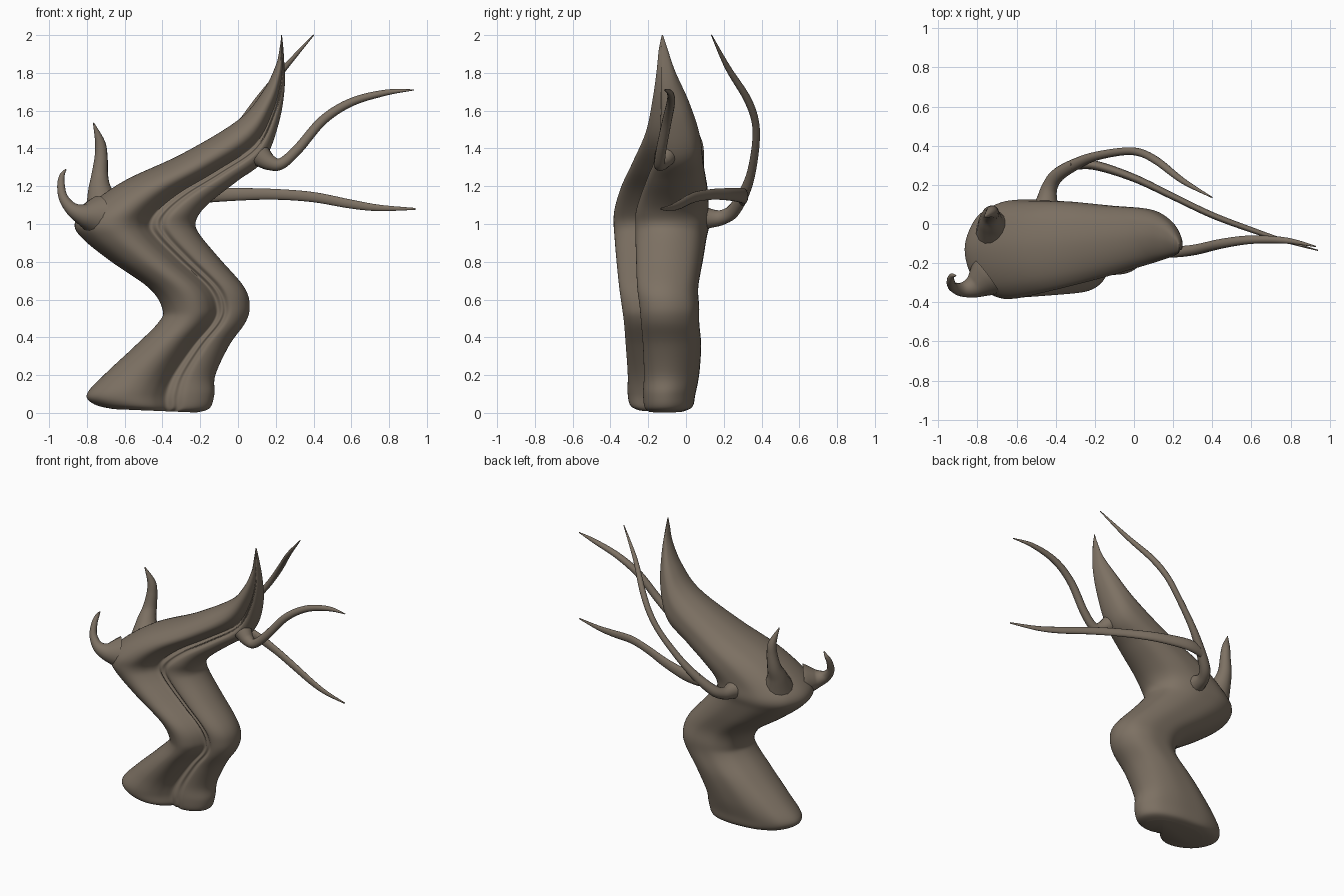
import bpy, bmesh, math
from mathutils import Vector

cube = bpy.data.objects.get("Cube")
if cube:
    bpy.data.objects.remove(cube, do_unlink=True)

bark = bpy.data.materials.new("brown bark")
bark.use_nodes = True
COLOR = (0.205, 0.165, 0.125, 1)
bark.diffuse_color = COLOR
bsdf = bark.node_tree.nodes["Principled BSDF"]
bsdf.inputs["Base Color"].default_value = COLOR
bsdf.inputs["Roughness"].default_value = 0.8


def smooth_path(rows, steps, closed=False):
    """Catmull-Rom interpolation of rows of any length."""
    n = len(rows)
    pick = (lambda i: rows[i % n]) if closed else (lambda i: rows[max(0, min(n - 1, i))])
    out = []
    for i in range(n if closed else n - 1):
        quad = [pick(i + k) for k in (-1, 0, 1, 2)]
        for s in range(steps):
            t = s / steps
            out.append([b + 0.5 * t * (c - a + t * (2 * a - 5 * b + 4 * c - d + t * (3 * (b - c) + d - a)))
                        for a, b, c, d in zip(*quad)])
    if not closed:
        out.append(list(rows[-1]))
    return out


def loft(name, rings):
    """Skin a list of equal point rings, with capped ends."""
    bm = bmesh.new()
    loops = [[bm.verts.new(p) for p in ring] for ring in rings]
    for a, b in zip(loops, loops[1:]):
        for i in range(len(a)):
            j = (i + 1) % len(a)
            bm.faces.new((a[i], a[j], b[j], b[i]))
    bm.faces.new(loops[0][::-1])
    bm.faces.new(loops[-1])
    bmesh.ops.recalc_face_normals(bm, faces=bm.faces)
    mesh = bpy.data.meshes.new(name)
    bm.to_mesh(mesh)
    bm.free()
    mesh.materials.append(bark)
    obj = bpy.data.objects.new(name, mesh)
    bpy.context.collection.objects.link(obj)
    bpy.ops.object.select_all(action='DESELECT')
    obj.select_set(True)
    bpy.context.view_layer.objects.active = obj
    bpy.ops.object.shade_smooth_by_angle(angle=math.radians(60))
    return obj


def branch(name, rows, flat=1.0, sides=14):
    """Tapered tube; each row is x, y, z, radius. flat widens it upward."""
    path = smooth_path(rows, 8)
    pts = [Vector(p[:3]) for p in path]
    rings = []
    side = Vector((0, 1, 0)) if abs((pts[1] - pts[0]).normalized().y) < 0.8 else Vector((1, 0, 0))
    for i, p in enumerate(pts):
        tangent = (pts[min(i + 1, len(pts) - 1)] - pts[max(i - 1, 0)]).normalized()
        side = (side - tangent * side.dot(tangent)).normalized()
        up = tangent.cross(side)
        r = max(path[i][3], 0.002)
        angles = [2 * math.pi * k / sides for k in range(sides)]
        rings.append([p + side * r * math.cos(a) + up * r * flat * math.sin(a) for a in angles])
    return loft(name, rings)


# Trunk cross-section: full left lobe, groove, thin fold, lower right lobe
section = smooth_path([
    (-1, 0), (-.93, .42), (-.74, .77), (-.45, .97), (-.2, .97), (0, .82), (.14, .6),
    (.25, .41), (.36, .49), (.44, .46), (.56, .54), (.76, .46), (.93, .24), (1, -.1),
    (.94, -.45), (.75, -.77), (.4, -.96), (0, -1), (-.4, -.95), (-.75, -.72), (-.93, -.38)],
    4, closed=True)

# Trunk stations: left x, left z, right x, right z, middle y, half depth
stations = smooth_path([
    (-.66, .02, -.22, .002, -.13, .12),
    (-.76, .045, -.15, .025, -.13, .165),
    (-.8, .1, -.125, .1, -.13, .18),
    (-.7, .21, -.12, .2, -.12, .19),
    (-.55, .35, -.045, .36, -.12, .2),
    (-.42, .48, .04, .48, -.13, .2),
    (-.4, .55, .062, .57, -.135, .205),
    (-.47, .66, .03, .67, -.145, .21),
    (-.67, .8, -.1, .82, -.14, .23),
    (-.82, .92, -.2, .94, -.135, .245),
    (-.865, 1, -.225, 1, -.13, .255),
    (-.8, 1.09, -.2, 1.06, -.13, .25),
    (-.6, 1.23, -.13, 1.13, -.115, .23),
    (-.3, 1.37, 0, 1.23, -.095, .19),
    (0, 1.55, .14, 1.34, -.07, .145),
    (.13, 1.7, .215, 1.53, -.08, .1),
    (.2, 1.84, .247, 1.72, -.105, .052),
    (.222, 1.94, .243, 1.89, -.12, .024),
    (.229, 2, .233, 2, -.125, .003)], 6)

trunk_rings = []
for lx, lz, rx, rz, yc, hy in stations:
    trunk_rings.append([((lx + rx) / 2 + u * (rx - lx) / 2, yc - v * hy,
                         (lz + rz) / 2 + u * (rz - lz) / 2) for u, v in section])
loft("trunk", trunk_rings)

# Thin branch leaving the right edge near the tip
branch("upper_side_branch", [
    (.12, -.11, 1.36, .06), (.17, -.13, 1.325, .042), (.23, -.14, 1.32, .03),
    (.32, -.13, 1.4, .027), (.45, -.1, 1.55, .025), (.6, -.08, 1.645, .022),
    (.78, -.085, 1.695, .016), (.93, -.115, 1.71, .003)])

# Long rear branch sweeping up
branch("rear_branch", [
    (-.45, .05, 1.04, .085), (-.445, .12, 1.03, .055), (-.43, .19, 1.035, .04),
    (-.39, .25, 1.07, .036), (-.3, .305, 1.16, .03), (-.2, .345, 1.27, .023),
    (-.06, .37, 1.43, .02), (.03, .365, 1.55, .02), (.12, .32, 1.67, .02),
    (.25, .22, 1.83, .015), (.4, .135, 2, .003)])

# Fork of the rear branch, running out to the side
branch("rear_fork", [
    (-.32, .3, 1.14, .025), (-.2, .3, 1.15, .024), (0, .235, 1.157, .02),
    (.2, .14, 1.157, .017), (.4, .045, 1.142, .016), (.6, -.03, 1.105, .014),
    (.75, -.08, 1.085, .01), (.94, -.135, 1.08, .003)], flat=1.7)

# Two short horns on the broad shoulder
branch("back_horn", [
    (-.71, -.03, 1.08, .1), (-.73, .01, 1.17, .066), (-.732, .045, 1.25, .046),
    (-.725, .06, 1.35, .035), (-.73, .06, 1.43, .027), (-.765, .035, 1.535, .003)])
branch("front_horn", [
    (-.75, -.27, 1.04, .11), (-.82, -.32, 1.05, .06), (-.88, -.335, 1.08, .036),
    (-.925, -.32, 1.14, .025), (-.937, -.29, 1.21, .02), (-.93, -.265, 1.26, .013),
    (-.91, -.265, 1.29, .003)])
